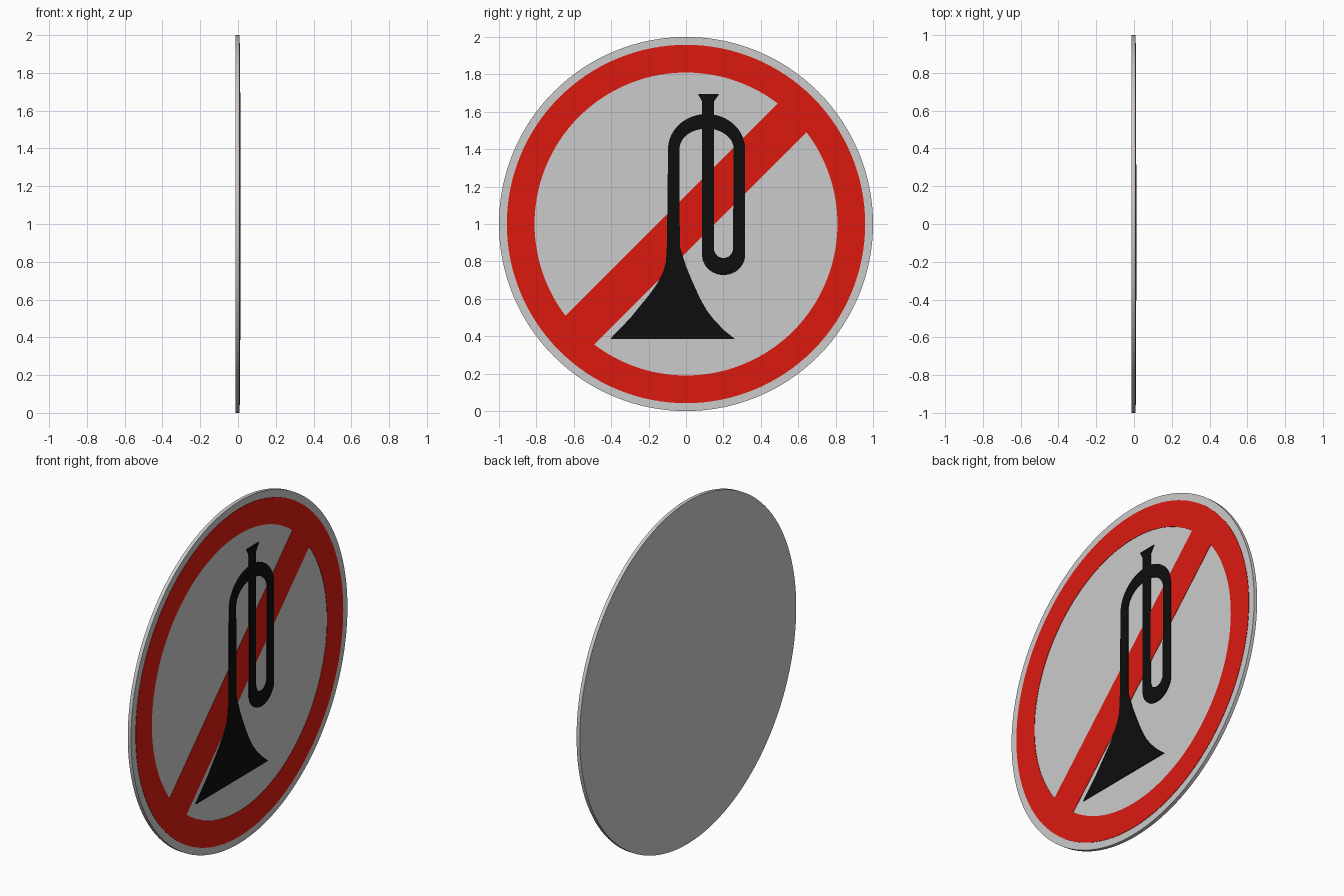
import bpy, bmesh
from math import sin, cos, asin, pi, radians
from mathutils import Matrix

if "Cube" in bpy.data.objects:
    bpy.data.objects.remove(bpy.data.objects["Cube"])

# local (x, y, z) -> world (y, z, x): outlines are drawn as seen from +x
FACE = Matrix(((0, 0, 1, 0), (1, 0, 0, 0), (0, 1, 0, 0), (0, 0, 0, 1)))


def arc(cy, cz, ry, rz, a0, a1, n):
    return [(cy + ry * cos(a0 + (a1 - a0) * i / n),
             cz + rz * sin(a0 + (a1 - a0) * i / n)) for i in range(n + 1)]


def material(name, color):
    m = bpy.data.materials.new(name)
    m.diffuse_color = color
    m.use_nodes = True
    m.node_tree.nodes["Principled BSDF"].inputs["Base Color"].default_value = m.diffuse_color
    return m


def plate(name, outlines, x0, x1, mat=None):
    """Flat plate from closed outlines; inner outlines become holes."""
    cu = bpy.data.curves.new(name, 'CURVE')
    cu.dimensions = '2D'
    cu.fill_mode = 'BOTH'
    cu.extrude = (x1 - x0) / 2
    for pts in outlines:
        s = cu.splines.new('POLY')
        s.points.add(len(pts) - 1)
        for p, (y, z) in zip(s.points, pts):
            p.co = (y, z, 0, 1)
        s.use_cyclic_u = True
    tmp = bpy.data.objects.new(name + "_outline", cu)
    bpy.context.collection.objects.link(tmp)
    dg = bpy.context.evaluated_depsgraph_get()
    me = bpy.data.meshes.new_from_object(tmp.evaluated_get(dg))
    bpy.data.objects.remove(tmp)
    me.transform(Matrix.Translation(((x0 + x1) / 2, 0, 0)) @ FACE)
    bm = bmesh.new()
    bm.from_mesh(me)
    bmesh.ops.remove_doubles(bm, verts=bm.verts, dist=1e-5)
    bmesh.ops.recalc_face_normals(bm, faces=bm.faces)
    bm.to_mesh(me)
    bm.free()
    me.materials.clear()
    if mat:
        me.materials.append(mat)
    me.name = name
    ob = bpy.data.objects.new(name, me)
    bpy.context.collection.objects.link(ob)
    bpy.ops.object.select_all(action='DESELECT')
    ob.select_set(True)
    bpy.context.view_layer.objects.active = ob
    bpy.ops.object.shade_smooth_by_angle(angle=radians(30))
    return ob


red = material("sign_red", (0.72, 0.01, 0.005, 1))
black = material("symbol_black", (0.004, 0.004, 0.004, 1))

# round sheet
bpy.ops.mesh.primitive_cylinder_add(vertices=128, radius=1, depth=0.021,
                                    location=(-0.0025, 0, 1), rotation=(0, pi / 2, 0))
bpy.context.object.name = "sign_disc"
bpy.ops.object.shade_smooth_by_angle(angle=radians(30))

# red ring with diagonal bar: a disc with two circular segments cut away
R, half = 0.81, 0.109
d = asin(half / R)
upper = arc(0, 1, R, R, pi / 4 + d, 5 * pi / 4 - d, 56)
lower = arc(0, 1, R, R, -3 * pi / 4 + d, pi / 4 - d, 56)
rim = arc(0, 1, 0.958, 0.958, 0, 2 * pi, 128)[:-1]
plate("red_ring_and_bar", [rim, upper, lower], 0.007, 0.0102, red)

# bugle silhouette
mid = 0.11                                   # centre of the top arch
outer_arch = lambda a0, a1: arc(mid, 1.40, 0.206, 0.188, a0, a1, 14)
inner_arch = lambda a0, a1: arc(mid + 0.0, 1.40, 0.145, 0.11, a0, a1, 14)
body = [(0.15, 1.584), (0.15, 1.655), (0.177, 1.695), (0.064, 1.695),
        (0.086, 1.655), (0.086, 1.584)]                              # mouthpiece
body += outer_arch(radians(100), pi)                                 # left bend
body += [(-0.102, 0.89), (-0.107, 0.80), (-0.122, 0.745), (-0.155, 0.68),
         (-0.193, 0.626), (-0.30, 0.495), (-0.406, 0.385), (0.262, 0.385),
         (0.20, 0.435), (0.144, 0.495), (0.11, 0.54), (0.075, 0.602),
         (0.035, 0.69), (0.0, 0.775), (-0.033, 0.88)]                # bell
body += inner_arch(pi, radians(102))
body += [(0.086, 1.505)]
body += arc(0.201, 0.835, 0.115, 0.108, pi, 2 * pi, 24)              # lower bend
body += outer_arch(0, radians(78))
hole = [(0.15, 1.505)] + inner_arch(radians(70), 0)
hole += arc(0.2005, 0.868, 0.0505, 0.05, 2 * pi, pi, 18)
plate("bugle_symbol", [body, hole], 0.007, 0.013, black)
